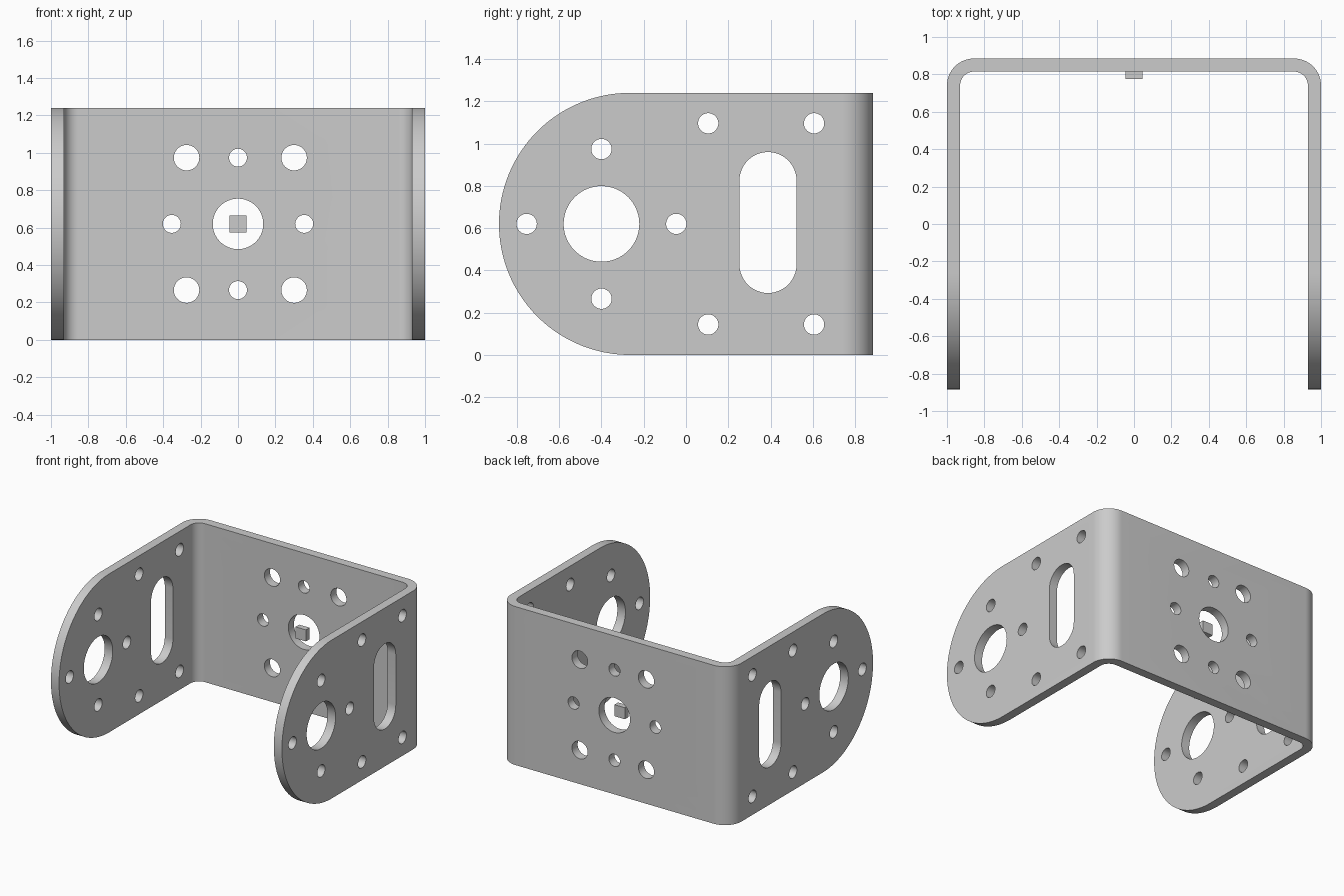
import bpy, bmesh
from math import sin, cos, pi, radians

if "Cube" in bpy.data.objects:
    bpy.data.objects.remove(bpy.data.objects["Cube"])

H, MID, Y1 = 1.24, 0.62, 0.885


def arc(cx, cy, r, a0, a1, n):
    return [(cx + r * cos(radians(a0 + (a1 - a0) * i / n)),
             cy + r * sin(radians(a0 + (a1 - a0) * i / n))) for i in range(n + 1)]


def circle(cx, cy, r, n=48):
    return arc(cx, cy, r, 0, 360, n)[:-1]


def prism(bm, pts, axis, lo, hi):
    """Extrude a 2D outline along one axis."""
    place = {'X': lambda a, b, t: (t, a, b),
             'Y': lambda a, b, t: (a, t, b),
             'Z': lambda a, b, t: (a, b, t)}[axis]
    low = [bm.verts.new(place(a, b, lo)) for a, b in pts]
    top = [bm.verts.new(place(a, b, hi)) for a, b in pts]
    bm.faces.new(low)
    bm.faces.new(top)
    n = len(pts)
    for i in range(n):
        j = (i + 1) % n
        bm.faces.new((low[i], low[j], top[j], top[i]))


def make(name, prisms):
    bm = bmesh.new()
    for p in prisms:
        prism(bm, *p)
    bmesh.ops.recalc_face_normals(bm, faces=bm.faces)
    me = bpy.data.meshes.new(name)
    bm.to_mesh(me)
    bm.free()
    ob = bpy.data.objects.new(name, me)
    bpy.context.collection.objects.link(ob)
    return ob


def boolean(ob, cutter, op):
    cutter.hide_render = True
    m = ob.modifiers.new(op, 'BOOLEAN')
    m.operation, m.object, m.solver = op, cutter, 'EXACT'
    bpy.context.view_layer.objects.active = ob
    bpy.ops.object.modifier_apply(modifier=m.name)
    bpy.data.objects.remove(cutter)


# Bent sheet: U-shaped section seen from the top
ro, ri, t = 0.145, 0.075, 0.07
right = ([(1, -1)] + arc(1 - ro, Y1 - ro, ro, 0, 90, 16))
left = [(-x, y) for x, y in reversed(right)]
inner_left = [(-1 + t, -1)] + arc(-1 + ro, Y1 - ro, ri, 180, 90, 16)
inner_right = [(-x, y) for x, y in reversed(inner_left)]
bracket = make("u_bracket", [(right + left + inner_left + inner_right, 'Z', -0.1, H + 0.1)])

# Side outline with round front ends
outline = arc(-Y1 + MID, MID, MID, 90, 270, 64) + [(1.1, 0), (1.1, H)]
boolean(bracket, make("side_outline_cutter", [(outline, 'X', -1.2, 1.2)]), 'INTERSECT')

# Holes and slots through both side arms
d = 0.354
side = [circle(-0.4, MID, 0.179, 64)]
side += [circle(-0.4 + y, MID + z, 0.048) for y, z in ((d, 0), (-d, 0), (0, d), (0, -d))]
side += [circle(y, MID + s * 0.476, 0.048) for y in (0.105, 0.606) for s in (1, -1)]
side.append(arc(0.388, 0.825, 0.135, 0, 180, 24) + arc(0.388, 0.428, 0.135, 180, 360, 24))

# Holes through the back plate
back = [circle(0, MID, 0.135, 64)]
back += [circle(x, MID + z, 0.048) for x, z in ((d, 0), (-d, 0), (0, d), (0, -d))]
back += [circle(x, MID + s * d, 0.068) for x in (-0.275, 0.3) for s in (1, -1)]
holes = [(p, 'X', -1.2, 1.2) for p in side] + [(p, 'Y', 0.72, 1.0) for p in back]
boolean(bracket, make("hole_cutters", holes), 'DIFFERENCE')

bpy.ops.object.select_all(action='DESELECT')
bracket.select_set(True)
bpy.context.view_layer.objects.active = bracket
bpy.ops.object.shade_smooth_by_angle(angle=radians(30))

# Small block floating in the central back hole
b = 0.045
make("centre_block", [([(-b, MID - b), (b, MID - b), (b, MID + b), (-b, MID + b)],
                       'Y', 0.775, 0.82)])
